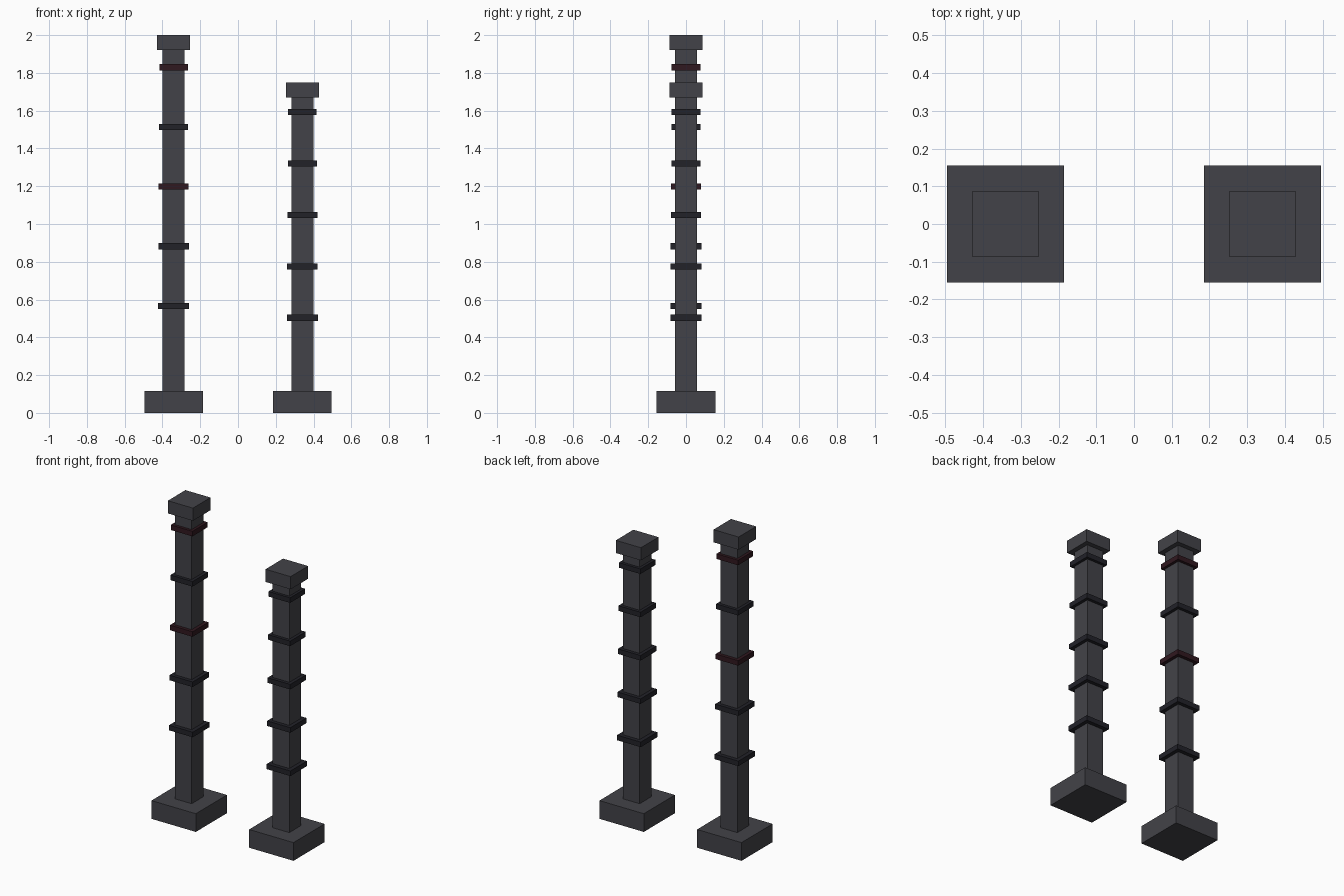
import bpy

if "Cube" in bpy.data.objects:
    bpy.data.objects.remove(bpy.data.objects["Cube"])


def material(name, rgb):
    m = bpy.data.materials.new(name)
    m.diffuse_color = (*rgb, 1)
    m.use_nodes = True
    m.node_tree.nodes["Principled BSDF"].inputs["Base Color"].default_value = m.diffuse_color
    return m


STONE = material("dark_stone", (0.055, 0.055, 0.065))
IRON = material("dark_iron", (0.016, 0.016, 0.022))
RED = material("dark_red", (0.03, 0.009, 0.014))
BASE_TOP = 0.115


def block(name, x, width, z0, z1, mat):
    bpy.ops.mesh.primitive_cube_add(size=1, location=(x, 0, (z0 + z1) / 2))
    ob = bpy.context.object
    ob.name = name
    ob.scale = (width, width, z1 - z0)
    bpy.ops.object.transform_apply(location=False, rotation=False, scale=True)
    ob.data.materials.append(mat)


def pillar(side, x, top, red_bands):
    neck = top - 0.08
    shaft = neck - BASE_TOP
    block(side + "_base", x, 0.31, 0, BASE_TOP, STONE)
    block(side + "_shaft", x, 0.116, BASE_TOP, neck, STONE)
    block(side + "_cap", x, 0.175, neck, top, STONE)
    # Evenly spaced bands, slightly narrower towards the top
    for i in range(5):
        z = BASE_TOP + shaft * (0.25 + 0.175 * i)
        block(f"{side}_band_{i + 1}", x, 0.165 - 0.0035 * i, z - 0.016, z + 0.016,
              RED if i in red_bands else IRON)


pillar("left", -0.341, 2.0, (2, 4))
pillar("right", 0.341, 1.75, ())
